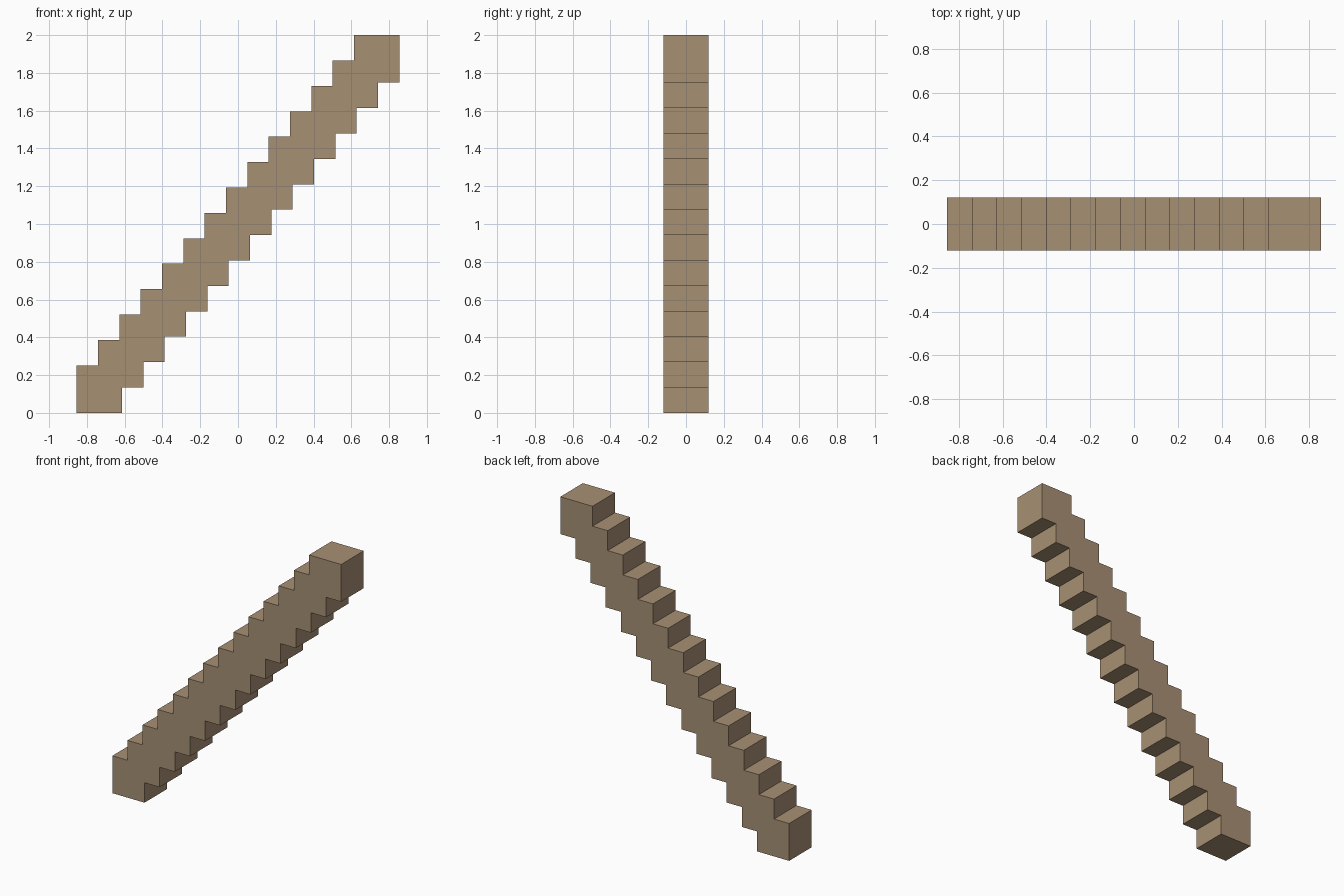
import bpy
import bmesh
from mathutils import Vector

cube = bpy.data.objects.get("Cube")
if cube:
    bpy.data.objects.remove(cube, do_unlink=True)

STEPS = 14                    # overlapping blocks from bottom to top
WIDTH, DEPTH, HEIGHT = 0.24, 0.24, 0.252
HALF_SPAN = 0.854
RUN = (2 * HALF_SPAN - WIDTH) / (STEPS - 1)
RISE = (2 - HEIGHT) / (STEPS - 1)

# Single brown material
brown = bpy.data.materials.new("warm_brown")
brown.use_nodes = True
colour = (0.39, 0.28, 0.174, 1)
brown.diffuse_color = colour
brown.node_tree.nodes["Principled BSDF"].inputs["Base Color"].default_value = colour

# Stepped outline: up the lower edge, then back down the upper edge
lower, upper = [], []
for i in range(STEPS):
    left, bottom = -HALF_SPAN + i * RUN, i * RISE
    right, top = left + WIDTH, bottom + HEIGHT
    lower += [(left if i == 0 else right - RUN, bottom), (right, bottom)]
    upper += [(left, top), (left + RUN if i < STEPS - 1 else right, top)]
outline = lower + upper[::-1]

# Extrude the outline through the depth
bm = bmesh.new()
front = bm.faces.new([bm.verts.new((x, -DEPTH / 2, z)) for x, z in outline])
result = bmesh.ops.extrude_face_region(bm, geom=[front], use_keep_orig=True)
back = [v for v in result["geom"] if isinstance(v, bmesh.types.BMVert)]
bmesh.ops.translate(bm, verts=back, vec=Vector((0, DEPTH, 0)))
bmesh.ops.recalc_face_normals(bm, faces=bm.faces)

mesh = bpy.data.meshes.new("stepped_diagonal_beam")
bm.to_mesh(mesh)
bm.free()
mesh.materials.append(brown)
beam = bpy.data.objects.new("stepped_diagonal_beam", mesh)
bpy.context.collection.objects.link(beam)
